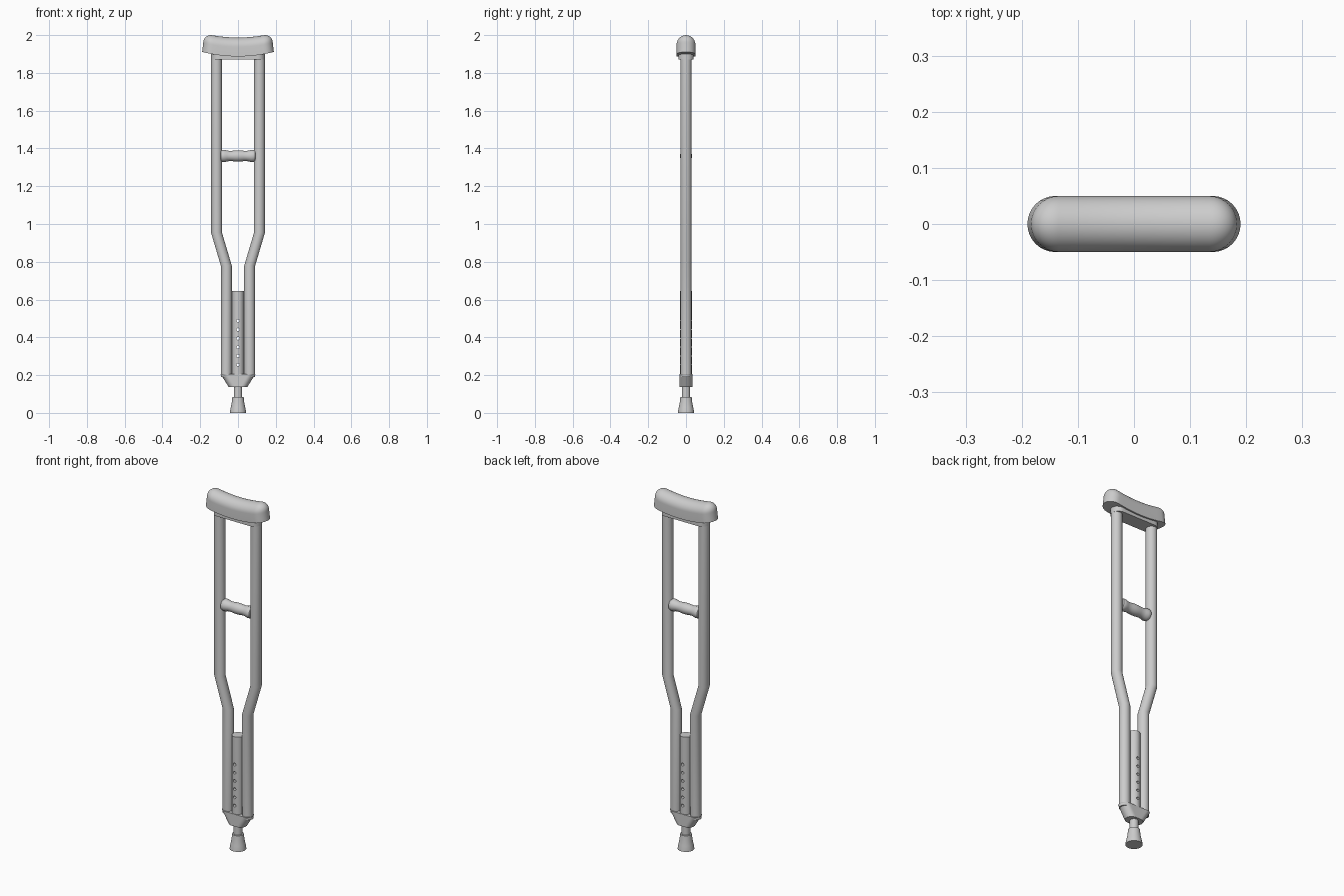
import bpy, bmesh
from math import pi, sin, cos

if "Cube" in bpy.data.objects:
    bpy.data.objects.remove(bpy.data.objects["Cube"])


def smooth(ob, angle=0.6):
    bpy.ops.object.select_all(action='DESELECT')
    ob.select_set(True)
    bpy.context.view_layer.objects.active = ob
    bpy.ops.object.shade_smooth_by_angle(angle=angle)


def ring(cx, half, r, arc=16, straight=10):
    """Stadium outline: two arcs of radius r joined by straights (half=0 gives a circle)."""
    pts = []
    for s in (1, -1):
        for i in range(arc + 1):
            a = -pi / 2 + pi * i / arc
            pts.append((cx + s * (half + r * cos(a)), s * r * sin(a)))
        for i in range(1, straight):
            pts.append((cx + s * half * (1 - 2 * i / straight), s * r))
    return pts


def loft(name, sections, sag=0.0, along_x=False, caps=True):
    """Skin (centre x, half straight, radius, z) sections from bottom to top."""
    bm = bmesh.new()
    rings = []
    for cx, half, r, z in sections:
        rings.append([bm.verts.new((x, y, z + sag * ((x / 0.14) ** 2 - 1)))
                      for x, y in ring(cx, half, r)])
    n = len(rings[0])
    for a, b in zip(rings, rings[1:]):
        for i in range(n):
            j = (i + 1) % n
            bm.faces.new((a[i], a[j], b[j], b[i]))
    if caps:
        bm.faces.new(rings[0][::-1])
        bm.faces.new(rings[-1])
    bmesh.ops.remove_doubles(bm, verts=bm.verts, dist=1e-5)
    if along_x:
        for v in bm.verts:
            v.co = (v.co.z, v.co.y, -v.co.x)
    bmesh.ops.recalc_face_normals(bm, faces=bm.faces)
    me = bpy.data.meshes.new(name)
    bm.to_mesh(me)
    bm.free()
    ob = bpy.data.objects.new(name, me)
    bpy.context.collection.objects.link(ob)
    smooth(ob)
    return ob


# Underarm pad: saddle-shaped cushion with a round top
dome = [(0, 0.134, 0.05 * cos(a), 1.95 + 0.05 * sin(a))
        for a in [pi / 2 * i / 10 for i in range(10)]]
loft("underarm_pad",
     [(0, 0.14, 0, 1.90), (0, 0.14, 0.05, 1.90)] + dome + [(0, 0.134, 0, 2.0)],
     sag=0.013, caps=False)

# Plate under the pad
loft("pad_plate", [(0, 0.102, 0.041, 1.87), (0, 0.102, 0.041, 1.905)])

# Bent side tubes
for side, label in ((-1, "left"), (1, "right")):
    loft(label + "_side_tube", [(side * x, 0, 0.029, z) for x, z in
                                ((0.062, 0.19), (0.062, 0.78), (0.114, 0.955), (0.114, 1.88))])

# Hand grip with finger waves
grip = [(-0.092, 0.024), (-0.089, 0.030), (-0.082, 0.0325), (-0.070, 0.0325), (-0.058, 0.029),
        (-0.045, 0.027), (-0.030, 0.0275), (-0.015, 0.0295), (0, 0.030)]
grip += [(-x, r) for x, r in grip[-2::-1]]
handle = loft("hand_grip", [(0, 0, r, x) for x, r in grip], along_x=True)
handle.location.z = 1.36

# Centre adjustment tube with through holes
tube = loft("centre_tube", [(0, 0, 0.0315, 0.19), (0, 0, 0.0315, 0.645)])
for i in range(6):
    bpy.ops.mesh.primitive_cylinder_add(vertices=20, radius=0.008, depth=0.2,
                                        location=(0, 0, 0.255 + 0.0465 * i),
                                        rotation=(pi / 2, 0, 0))
    cutter = bpy.context.object
    cutter.hide_render = True
    mod = tube.modifiers.new("hole", 'BOOLEAN')
    mod.operation = 'DIFFERENCE'
    mod.solver = 'EXACT'
    mod.object = cutter
    bpy.context.view_layer.objects.active = tube
    bpy.ops.object.modifier_apply(modifier=mod.name)
    bpy.data.objects.remove(cutter)
smooth(tube)

# Tapered clamp joining the tubes
loft("bottom_clamp", [(0, 0.016, 0.034, 0.138), (0, 0.059, 0.034, 0.207)])

# Lower shaft and flared foot
loft("lower_shaft", [(0, 0, 0.022, 0.05), (0, 0, 0.022, 0.15)])
loft("rubber_foot", [(0, 0, 0.043, 0), (0, 0, 0.042, 0.01), (0, 0, 0.038, 0.03),
                     (0, 0, 0.033, 0.055), (0, 0, 0.030, 0.085)])
